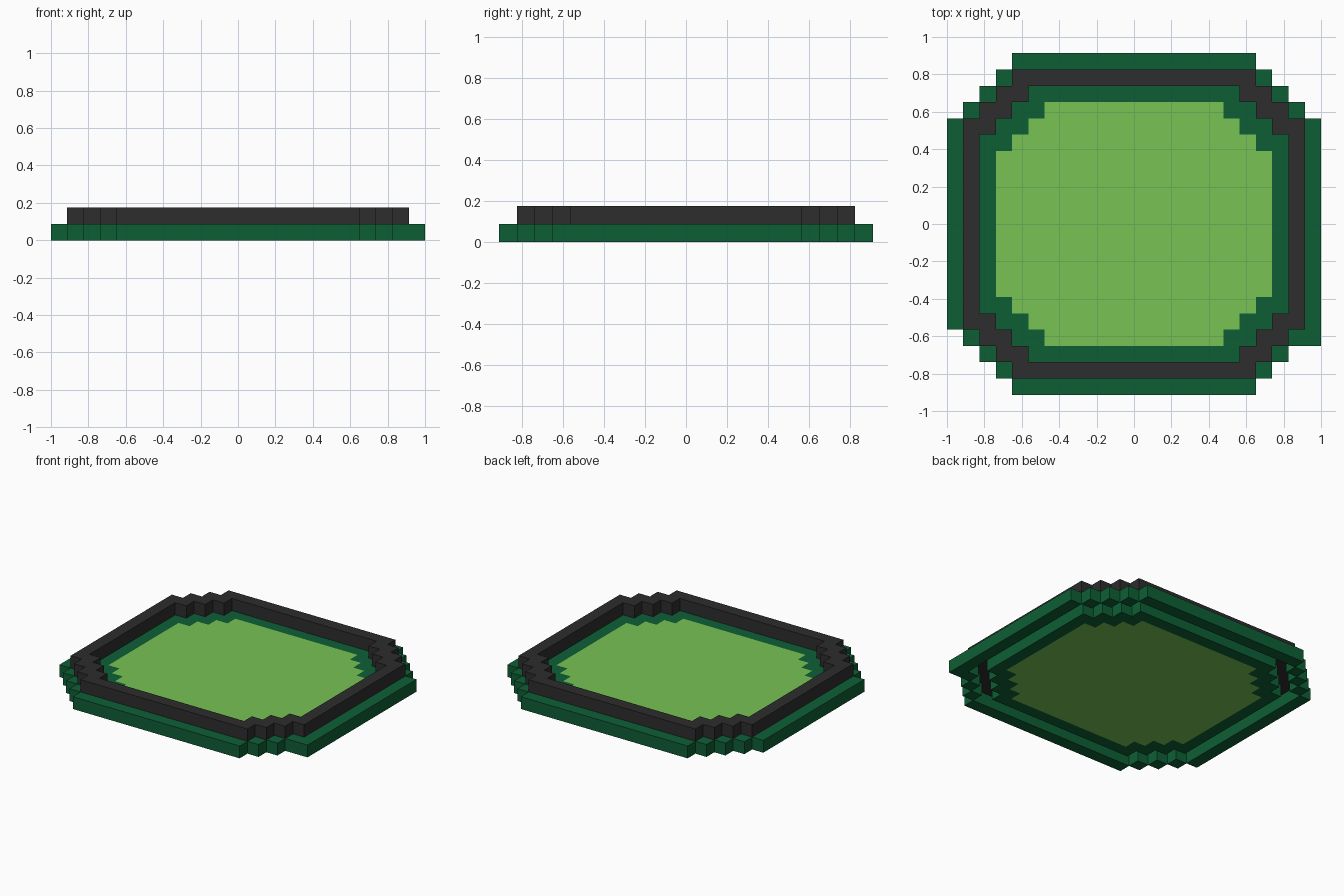
import bpy
import bmesh
import math

if "Cube" in bpy.data.objects:
    bpy.data.objects.remove(bpy.data.objects["Cube"], do_unlink=True)

U = 2 / 23  # edge length of one block


def make_material(name, rgb):
    lin = [((c / 255 + 0.055) / 1.055) ** 2.4 for c in rgb] + [1.0]
    mat = bpy.data.materials.new(name)
    mat.use_nodes = True
    mat.diffuse_color = lin
    bsdf = next(n for n in mat.node_tree.nodes if n.type == "BSDF_PRINCIPLED")
    bsdf.inputs["Base Color"].default_value = lin
    return mat


def stepped_area(half_x, half_y, steps):
    """Block cells of a rectangle whose corners are cut as a staircase.

    half_x, half_y: first corner of the staircase, in blocks; each further
    step goes one block out in x and one block in along y."""
    cells = set()
    for i in range(steps):
        hx, hy = half_x + i, half_y - i
        cells |= {(x, y)
                  for x in range(-int(hx), int(hx) + 1)
                  for y in range(-int(hy), int(hy) + 1)}
    return cells


def build_blocks(name, cells, layer, mat):
    """One-block-high solid over the given cells, without inner faces."""
    bm = bmesh.new()
    verts = {}

    def vert(x, y, z):
        key = (round(x * 2), round(y * 2), z)
        if key not in verts:
            verts[key] = bm.verts.new((x * U, y * U, z * U))
        return verts[key]

    corners = [(-0.5, -0.5), (0.5, -0.5), (0.5, 0.5), (-0.5, 0.5)]
    sides = [(0, -1), (1, 0), (0, 1), (-1, 0)]
    for cx, cy in sorted(cells):
        low = [vert(cx + dx, cy + dy, layer) for dx, dy in corners]
        high = [vert(cx + dx, cy + dy, layer + 1) for dx, dy in corners]
        bm.faces.new(low[::-1])
        bm.faces.new(high)
        for i, (dx, dy) in enumerate(sides):
            if (cx + dx, cy + dy) not in cells:
                j = (i + 1) % 4
                bm.faces.new((low[i], low[j], high[j], high[i]))

    # merge the flat block faces into large clean ones
    bmesh.ops.dissolve_limit(bm, angle_limit=math.radians(1),
                             verts=bm.verts[:], edges=bm.edges[:])
    mesh = bpy.data.meshes.new(name)
    bm.to_mesh(mesh)
    bm.free()
    mesh.materials.append(mat)
    obj = bpy.data.objects.new(name, mesh)
    bpy.context.collection.objects.link(obj)
    return obj


dark_green = make_material("dark green", (13, 95, 53))
light_green = make_material("light green", (120, 194, 84))
charcoal = make_material("charcoal", (46, 45, 46))

# Nested stepped outlines, from the outside in
outer = stepped_area(7.5, 10.5, 5)
wall = stepped_area(7.5, 9.5, 4)
inside = stepped_area(6.5, 8.5, 4)
floor = stepped_area(5.5, 7.5, 4)

# Outer ledge, with one extra block at the front left corner
build_blocks("outer_ledge", (outer - wall) | {(11, -7)}, 0, dark_green)

# Raised wall, open underneath
build_blocks("raised_wall", wall - inside, 1, charcoal)

# Floor and its border
build_blocks("floor_border", inside - floor, 0, dark_green)
build_blocks("floor", floor, 0, light_green)
